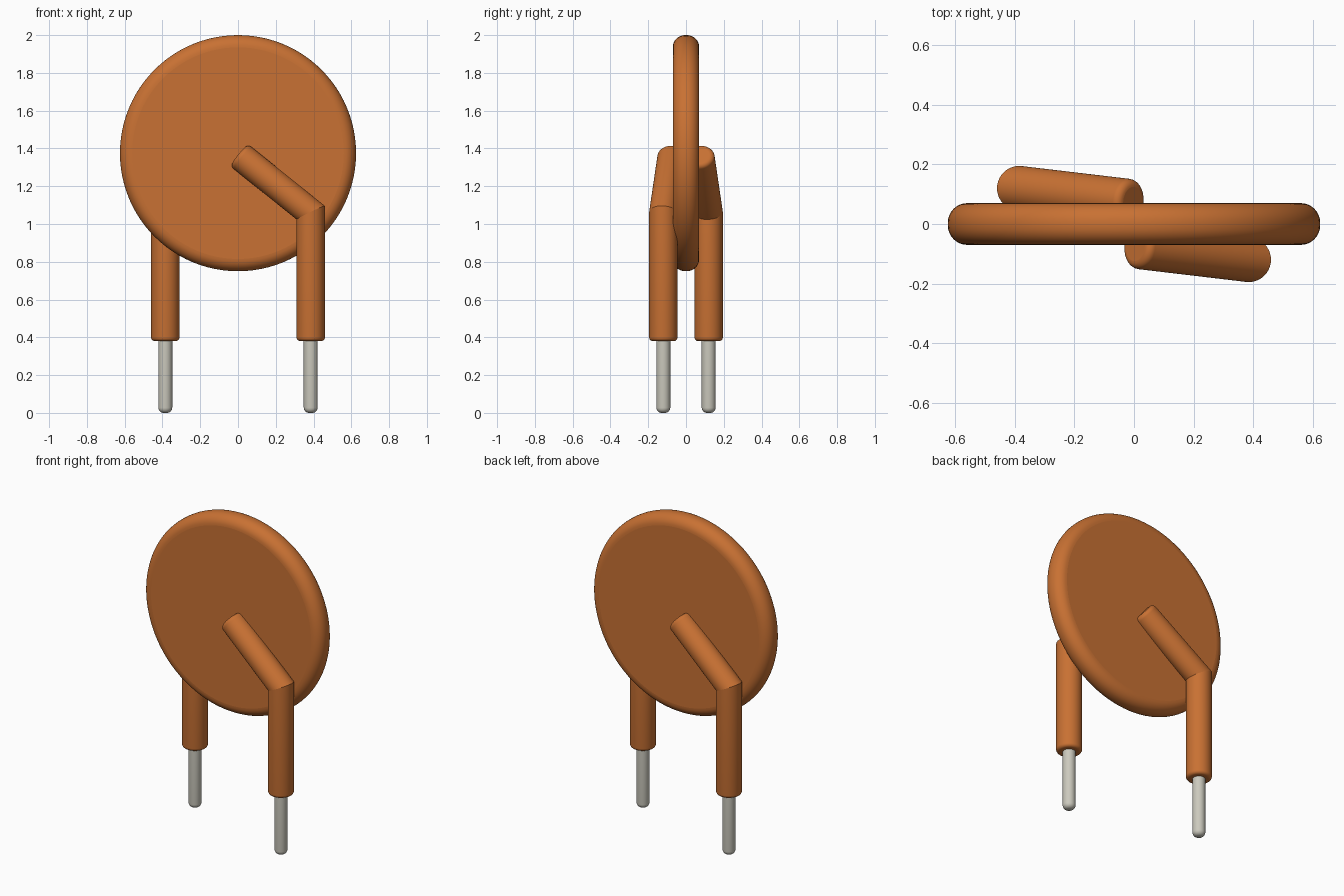
import bpy, bmesh
from math import sin, cos, pi
from mathutils import Vector, Matrix

cube = bpy.data.objects.get("Cube")
if cube:
    bpy.data.objects.remove(cube, do_unlink=True)


def make_material(name, rgb):
    mat = bpy.data.materials.new(name)
    mat.use_nodes = True
    color = (*rgb, 1)
    mat.diffuse_color = color
    mat.node_tree.nodes["Principled BSDF"].inputs["Base Color"].default_value = color
    return mat


coating = make_material("orange coating", (0.58, 0.165, 0.033))
metal = make_material("tinned metal", (0.60, 0.585, 0.51))


def skin(name, rings, mat, creases=()):
    """Bridge rings of points, cap both ends, smooth all but the creased rings."""
    bm = bmesh.new()
    loops = [[bm.verts.new(p) for p in ring] for ring in rings]
    n = len(loops[0])
    for a, b in zip(loops, loops[1:]):
        for i in range(n):
            j = (i + 1) % n
            bm.faces.new((a[i], a[j], b[j], b[i]))
    bm.faces.new(loops[0][::-1])
    bm.faces.new(loops[-1])
    bmesh.ops.recalc_face_normals(bm, faces=bm.faces)
    for f in bm.faces:
        f.smooth = True
    for k in (0, len(loops) - 1, *creases):
        for i in range(n):
            bm.edges.get((loops[k][i], loops[k][(i + 1) % n])).smooth = False
    mesh = bpy.data.meshes.new(name)
    bm.to_mesh(mesh)
    bm.free()
    mesh.materials.append(mat)
    obj = bpy.data.objects.new(name, mesh)
    bpy.context.collection.objects.link(obj)
    return obj


def circle(center, axis, radius, n):
    rot = axis.to_track_quat('Z', 'Y')
    return [center + rot @ Vector((radius * cos(2 * pi * i / n), radius * sin(2 * pi * i / n), 0))
            for i in range(n)]


def rounded_end(tip, axis, radius, fillet, n, steps=6):
    """Rings from the flat tip inward to full radius; axis points outward."""
    angles = [pi / 2 * k / steps for k in range(steps + 1)]
    return [circle(tip - axis * fillet * (1 - cos(a)), axis, radius - fillet * (1 - sin(a)), n)
            for a in angles]


def project(ring, direction, point, normal):
    return [p + direction * ((point - p).dot(normal) / direction.dot(normal)) for p in ring]


# Round body with rolled rim
front = Vector((0, -1, 0))
center = Vector((0, 0, 1.375))
half = rounded_end(center + front * 0.07, front, 0.625, 0.065, 96, 8)
back_half = [[Vector((p.x, -p.y, p.z)) for p in ring] for ring in reversed(half)]
skin("disc_body", half + back_half, coating)

# Each side: bent coated sleeve with a bare pin, turned half round for the back
up = Vector((0, 0, 1))
foot = Vector((0.385, -0.12, 0))
bend = foot + up * 1.06
tip = Vector((0.005, -0.075, 1.365))
slope = (tip - bend).normalized()
for side, angle in (("front", 0), ("back", pi)):
    turn = Matrix.Rotation(angle, 4, 'Z')

    sleeve = rounded_end(foot + up * 0.38, -up, 0.075, 0.02, 40)
    mitre_at = len(sleeve)
    mitre = project(sleeve[-1], up, bend, (up + slope).normalized())
    fillet = 0.025
    shoulder = tip - slope * fillet
    sleeve.append(mitre)
    round_ring = project(mitre, slope, shoulder, slope)
    for k in range(7):
        a = pi / 2 * k / 6
        scale = 1 - fillet / 0.075 * (1 - cos(a))
        sleeve.append([shoulder + (p - shoulder) * scale + slope * fillet * sin(a)
                       for p in round_ring])
    skin(side + "_lead_sleeve", [[turn @ p for p in r] for r in sleeve], coating, (mitre_at,))

    pin = rounded_end(foot, -up, 0.037, 0.028, 32)
    pin.append(circle(foot + up * 0.42, -up, 0.037, 32))
    skin(side + "_lead_pin", [[turn @ p for p in r] for r in pin], metal)
